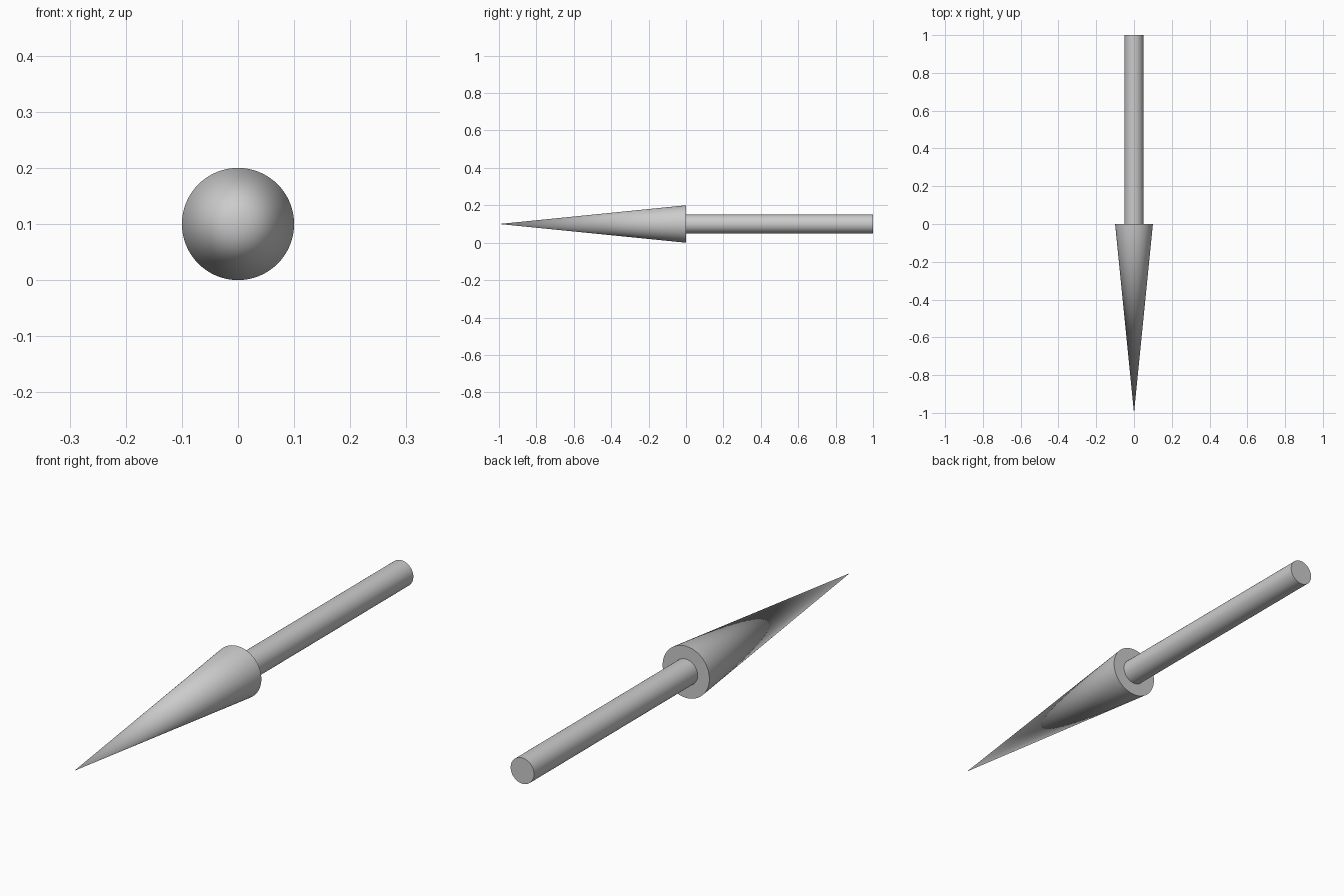
import bpy
import math

if "Cube" in bpy.data.objects:
    bpy.data.objects.remove(bpy.data.objects["Cube"])

AXIS_Z = 0.1   # height of the arrow's centre line
SIDES = 64


def add_round(name, base_radius, tip_radius, y):
    """One-unit-long round part lying along y, narrow end facing the front."""
    bpy.ops.mesh.primitive_cone_add(
        vertices=SIDES, radius1=base_radius, radius2=tip_radius, depth=1.0,
        location=(0, y, AXIS_Z), rotation=(math.radians(90), 0, 0))
    part = bpy.context.object
    part.name = name
    bpy.ops.object.shade_smooth_by_angle(angle=math.radians(30))
    return part


# Pointed head, tip towards the front
add_round("arrow_head", 0.1, 0.0, -0.5)

# Straight shaft behind the head
add_round("arrow_shaft", 0.05, 0.05, 0.5)
